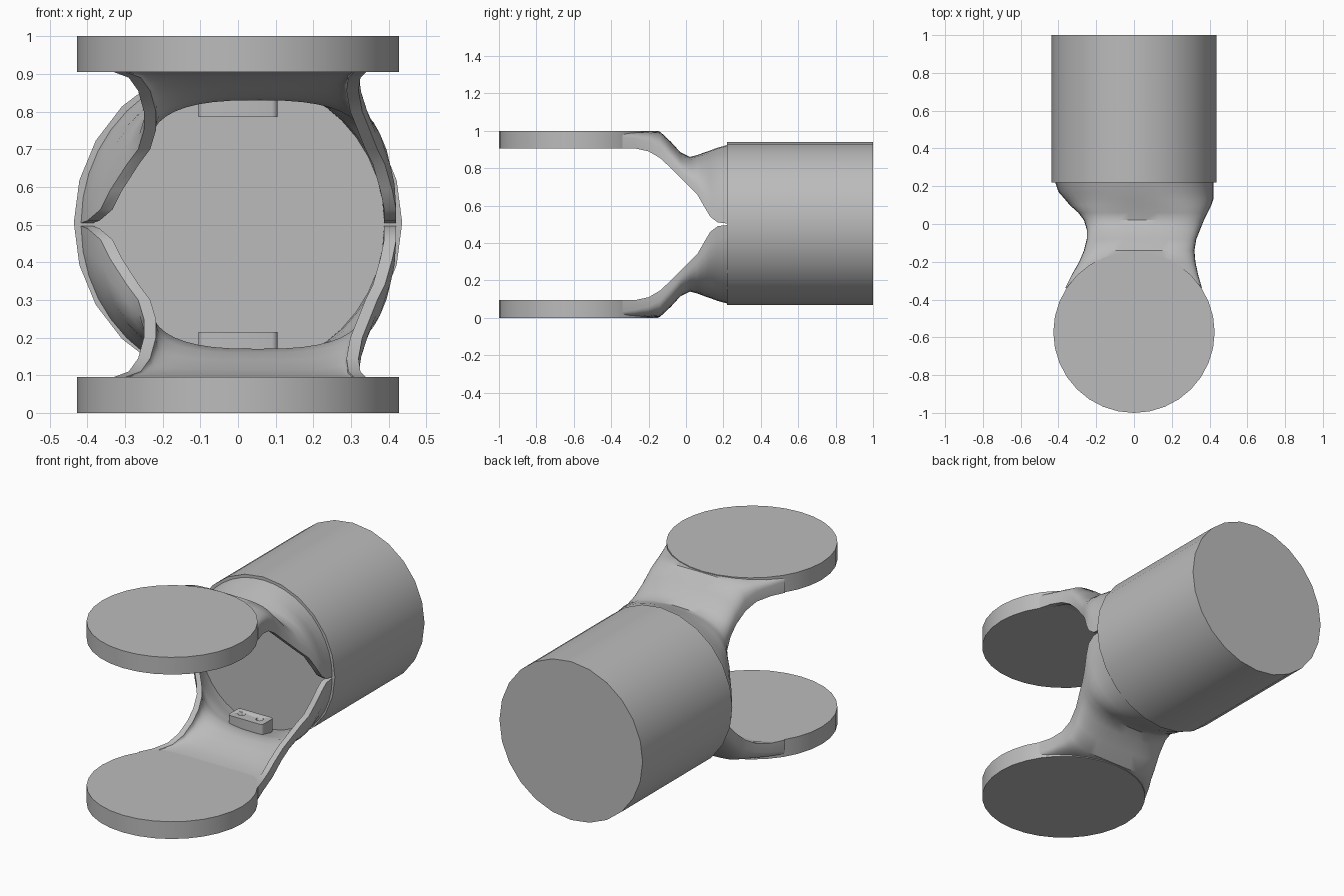
import bpy, bmesh, math
from mathutils import Matrix

if "Cube" in bpy.data.objects:
    bpy.data.objects.remove(bpy.data.objects["Cube"])

grey = bpy.data.materials.new("plain grey")
grey.use_nodes = True
grey.diffuse_color = (0.5, 0.5, 0.5, 1)
grey.node_tree.nodes["Principled BSDF"].inputs["Base Color"].default_value = (0.5, 0.5, 0.5, 1)

MID = 0.5  # height of the mirror plane between the two arms


def finish(name, bm, mirrored=True, angle=35):
    """Turn a bmesh into a shaded object, optionally mirrored top to bottom."""
    bmesh.ops.recalc_face_normals(bm, faces=bm.faces)
    mesh = bpy.data.meshes.new(name)
    if mirrored:
        bmesh.ops.translate(bm, verts=bm.verts, vec=(0, 0, -MID))
    bm.to_mesh(mesh)
    bm.free()
    mesh.materials.append(grey)
    obj = bpy.data.objects.new(name, mesh)
    bpy.context.collection.objects.link(obj)
    if mirrored:
        obj.location.z = MID
        mirror = obj.modifiers.new("mirror", "MIRROR")
        mirror.use_axis = (False, False, True)
        mirror.use_mirror_merge = False
    bpy.ops.object.select_all(action="DESELECT")
    obj.select_set(True)
    bpy.context.view_layer.objects.active = obj
    bpy.ops.object.shade_smooth_by_angle(angle=math.radians(angle))
    return obj


def cylinder(bm, radius, depth, sides, matrix):
    bmesh.ops.create_cone(bm, cap_ends=True, segments=sides, radius1=radius,
                          radius2=radius, depth=depth, matrix=matrix)


# Main barrel, lying along y
bm = bmesh.new()
cylinder(bm, 0.436, 0.78, 24,
         Matrix.Translation((0, 0.61, 0.505)) @ Matrix.Rotation(math.pi / 2, 4, "X"))
finish("barrel", bm, mirrored=False)

# Round end plates, top and bottom
bm = bmesh.new()
cylinder(bm, 0.427, 0.095, 32, Matrix.Translation((0, -0.573, 0.9525)))
finish("end_plates", bm)

# Curved arms, lofted from barrel to plate
# y, left x, right x, edge z, outer top z, inner top z, squareness
SECTIONS = [
    (0.23, -0.42, 0.42, 0.503, 0.926, 0.89, 1.0),
    (0.17, -0.4, 0.42, 0.51, 0.91, 0.875, 0.95),
    (0.13, -0.365, 0.42, 0.54, 0.895, 0.86, 0.9),
    (0.1, -0.34, 0.41, 0.59, 0.885, 0.85, 0.85),
    (0.06, -0.295, 0.39, 0.66, 0.87, 0.84, 0.8),
    (0.02, -0.265, 0.37, 0.7, 0.86, 0.83, 0.75),
    (-0.03, -0.25, 0.35, 0.75, 0.885, 0.84, 0.7),
    (-0.08, -0.25, 0.33, 0.8, 0.94, 0.86, 0.6),
    (-0.14, -0.265, 0.32, 0.855, 0.996, 0.885, 0.5),
    (-0.2, -0.29, 0.325, 0.89, 0.997, 0.9, 0.4),
    (-0.27, -0.33, 0.34, 0.905, 0.997, 0.908, 0.3),
    (-0.34, -0.365, 0.36, 0.905, 0.997, 0.908, 0.2),
]
STEPS = 20
WALL = 0.032


def arch(x0, x1, z0, z1, power):
    """Points of a squared-off arch from the right edge to the left edge."""
    points = []
    for i in range(STEPS + 1):
        c, s = math.cos(math.pi * i / STEPS), math.sin(math.pi * i / STEPS)
        x = (x0 + x1) / 2 + (x1 - x0) / 2 * math.copysign(abs(c) ** power, c)
        points.append((x, z0 + (z1 - z0) * max(s, 0) ** power))
    return points


bm = bmesh.new()
rings = []
for y, left, right, edge, top, under, power in SECTIONS:
    outline = arch(left, right, edge, top, power)
    outline += reversed(arch(left + WALL, right - WALL, edge, under, power))
    rings.append([bm.verts.new((x, y, z)) for x, z in outline])
for a, b in zip(rings, rings[1:]):
    for i in range(len(a)):
        j = (i + 1) % len(a)
        bm.faces.new((a[i], a[j], b[j], b[i]))
# Close both ends with strips between outer and inner arch
for ring in (rings[0], rings[-1]):
    for i in range(STEPS):
        bm.faces.new((ring[i], ring[i + 1], ring[-i - 2], ring[-i - 1]))
finish("arms", bm, angle=40)

# Small mounting blocks inside each arm, with two screw holes
bm = bmesh.new()
bmesh.ops.create_cube(bm, size=1, matrix=Matrix.Translation((0, 0.11, 0.82))
                      @ Matrix.Diagonal((0.21, 0.1, 0.07, 1)))
upright = [e for e in bm.edges if abs(e.verts[0].co.z - e.verts[1].co.z) > 0.05]
bmesh.ops.bevel(bm, geom=upright, offset=0.015, segments=3, affect="EDGES", profile=0.5)
blocks = finish("mounting_blocks", bm)

bm = bmesh.new()
for x in (-0.055, 0.055):
    cylinder(bm, 0.02, 0.08, 12, Matrix.Translation((x, 0.11, 0.785)))
cutter = finish("screw_hole_cutter", bm)
cutter.hide_render = True
cutter.hide_set(True)
cutter.display_type = "WIRE"
drill = blocks.modifiers.new("screw holes", "BOOLEAN")
drill.object = cutter
drill.operation = "DIFFERENCE"
